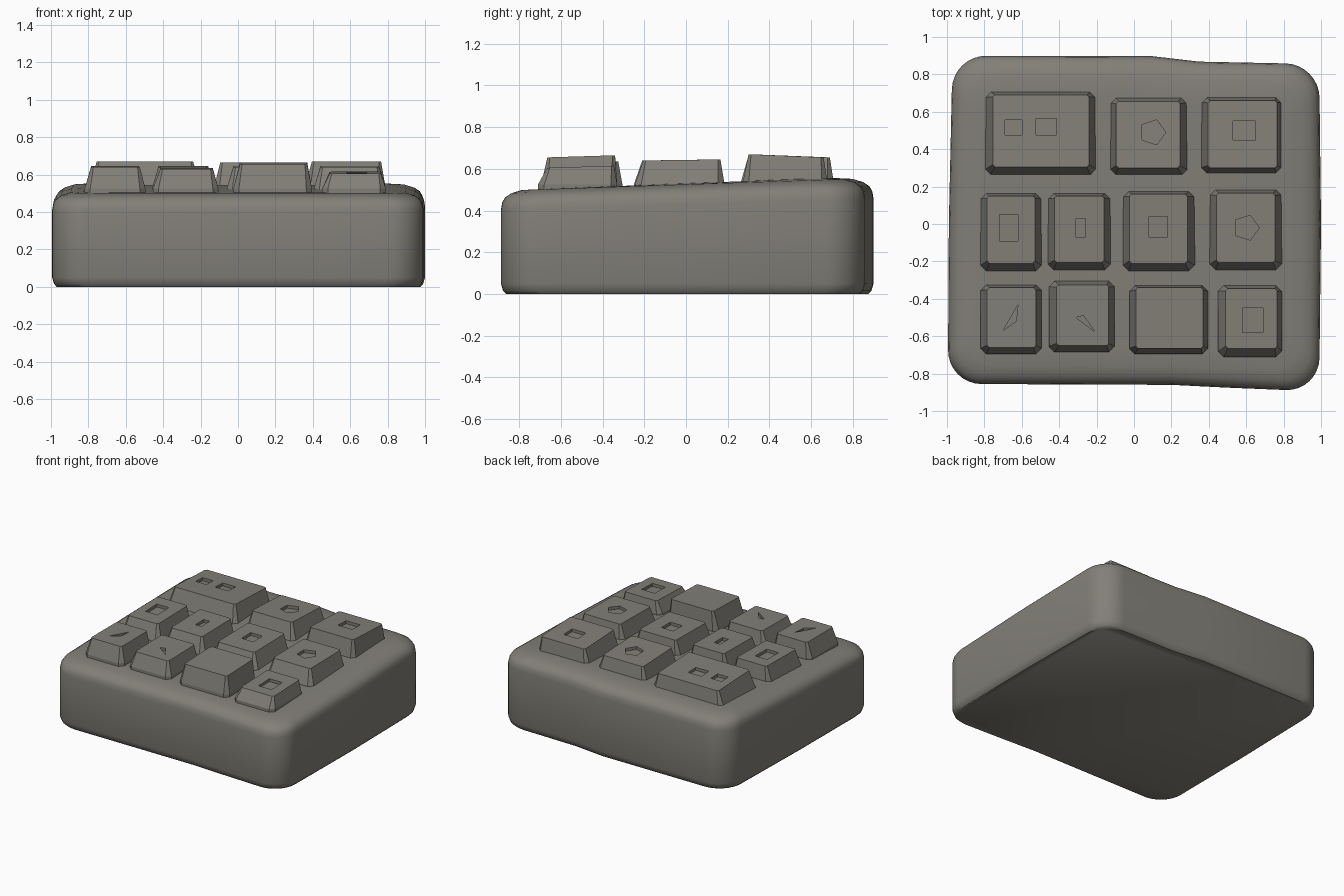
import bpy, bmesh, math
from mathutils import Vector

if "Cube" in bpy.data.objects:
    bpy.data.objects.remove(bpy.data.objects["Cube"])

grey = bpy.data.materials.new("warm grey")
grey.diffuse_color = (0.225, 0.215, 0.188, 1)
grey.use_nodes = True
grey.node_tree.nodes["Principled BSDF"].inputs["Base Color"].default_value = grey.diffuse_color


def make(name, bm, smooth=None):
    bmesh.ops.recalc_face_normals(bm, faces=bm.faces)
    me = bpy.data.meshes.new(name)
    bm.to_mesh(me)
    bm.free()
    me.materials.append(grey)
    ob = bpy.data.objects.new(name, me)
    bpy.context.collection.objects.link(ob)
    if smooth:
        bpy.ops.object.select_all(action='DESELECT')
        ob.select_set(True)
        bpy.context.view_layer.objects.active = ob
        bpy.ops.object.shade_smooth_by_angle(angle=math.radians(smooth))
    return ob


def loft(rings):
    """Skin a stack of equal-length point rings and cap both ends."""
    bm = bmesh.new()
    vs = [[bm.verts.new(p) for p in r] for r in rings]
    n = len(vs[0])
    for a, b in zip(vs, vs[1:]):
        for i in range(n):
            j = (i + 1) % n
            bm.faces.new((a[i], a[j], b[j], b[i]))
    bm.faces.new(vs[0][::-1])
    bm.faces.new(vs[-1])
    return bm


# Slightly uneven rounded outline: (corner, radius), radius 0 = plain point
corners = [(-0.995, -0.855, .18), (0.2, -0.86, 0), (0.5, -0.875, 0),
           (0.99, -0.895, .18), (1.0, 0, 0), (0.99, 0.855, .18),
           (0.35, 0.868, 0), (0.1, 0.897, 0), (-0.97, 0.90, .18), (-0.99, 0, 0)]
outline = []
for i, (x, y, r) in enumerate(corners):
    p = Vector((x, y))
    if not r:
        outline.append(p)
        continue
    a = (Vector(corners[i - 1][:2]) - p).normalized() * r
    b = (Vector(corners[(i + 1) % len(corners)][:2]) - p).normalized() * r
    for k in range(9):
        t = k / 8 * math.pi / 2
        outline.append(p + a * (1 - math.sin(t)) + b * (1 - math.cos(t)))

# Body: inset and height of each layer, the top tilting up to the back
layers = [(.025, 0), (.01, .015), (0, .05), (0, .43), (.006, .465), (.02, .49),
          (.05, .51), (.1, .525), (.2, .53)]
rings = []
for d, z in layers:
    tilt = 0.03 if z > .4 else 0
    rings.append([(p.x * (1 - d), p.y * (1 - d / .88), z + tilt * p.y) for p in outline])
make("body", loft(rings), 40)


def chamfered(x0, x1, y0, y1, c):
    return [(x0 + c, y0), (x1 - c, y0), (x1, y0 + c), (x1, y1 - c),
            (x1 - c, y1), (x0 + c, y1), (x0, y1 - c), (x0, y0 + c)]


def box(x0, x1, y0, y1):
    return [(x0, y0), (x1, y0), (x1, y1), (x0, y1)]


def pentagon(x, y, r):
    return [(x + r * math.cos(t * 1.2566), y + r * math.sin(t * 1.2566)) for t in range(5)]


def key(name, base, top, zf, zb, *holes):
    """Tapered key cap with shallow pockets sunk in its top."""
    x0, x1, y0, y1 = top

    def tz(y):
        return zf + (zb - zf) * (y - y0) / (y1 - y0)
    low = [(x, y, .47) for x, y in chamfered(*base, .03)]
    mid = [(x, y, .525) for x, y in chamfered(*base, .03)]
    high = [(x, y, tz(y)) for x, y in chamfered(*top, .012)]
    ob = make(name, loft([low, mid, high]))
    for i, h in enumerate(holes):
        cut = make(f"{name}_cutter_{i + 1}", loft([
            [(x, y, tz(y) - .022) for x, y in h], [(x, y, tz(y) + .05) for x, y in h]]))
        cut.hide_render = True
        cut.hide_set(True)
        m = ob.modifiers.new("pocket", 'BOOLEAN')
        m.operation, m.solver, m.object = 'DIFFERENCE', 'EXACT', cut


# Back row
key("key_back_wide", (-.80, -.20, .26, .71), (-.755, -.24, .305, .69), .67, .655,
    box(-.69, -.60, .475, .555), box(-.525, -.415, .475, .565))
key("key_back_middle", (-.13, .29, .26, .68), (-.095, .245, .30, .655), .665, .65,
    pentagon(.10, .49, .07))
key("key_back_right", (.355, .79, .27, .68), (.395, .765, .30, .66), .67, .655,
    box(.53, .65, .45, .55))
# Middle row
key("key_middle_1", (-.82, -.495, -.25, .165), (-.785, -.53, -.21, .15), .64, .645,
    box(-.72, -.62, -.09, .05))
key("key_middle_2", (-.46, -.125, -.245, .165), (-.425, -.16, -.205, .15), .64, .645,
    box(-.31, -.26, -.07, .03))
key("key_middle_3", (-.06, .325, -.25, .175), (-.025, .285, -.21, .16), .64, .645,
    box(.08, .18, -.07, .04))
key("key_middle_4", (.405, .79, -.245, .185), (.44, .755, -.205, .165), .64, .645,
    pentagon(.60, -.02, .07))
# Front row
key("key_front_1", (-.82, -.495, -.695, -.325), (-.785, -.525, -.66, -.34), .64, .64,
    [(-.70, -.57), (-.63, -.52), (-.62, -.43)])
key("key_front_2", (-.455, -.105, -.685, -.305), (-.415, -.135, -.65, -.325), .63, .635,
    [(-.31, -.50), (-.21, -.575), (-.27, -.49)])
key("key_front_3", (-.025, .395, -.695, -.33), (.01, .37, -.665, -.34), .655, .665)
key("key_front_4", (.45, .79, -.71, -.33), (.49, .765, -.665, -.345), .605, .615,
    box(.58, .69, -.58, -.45))
